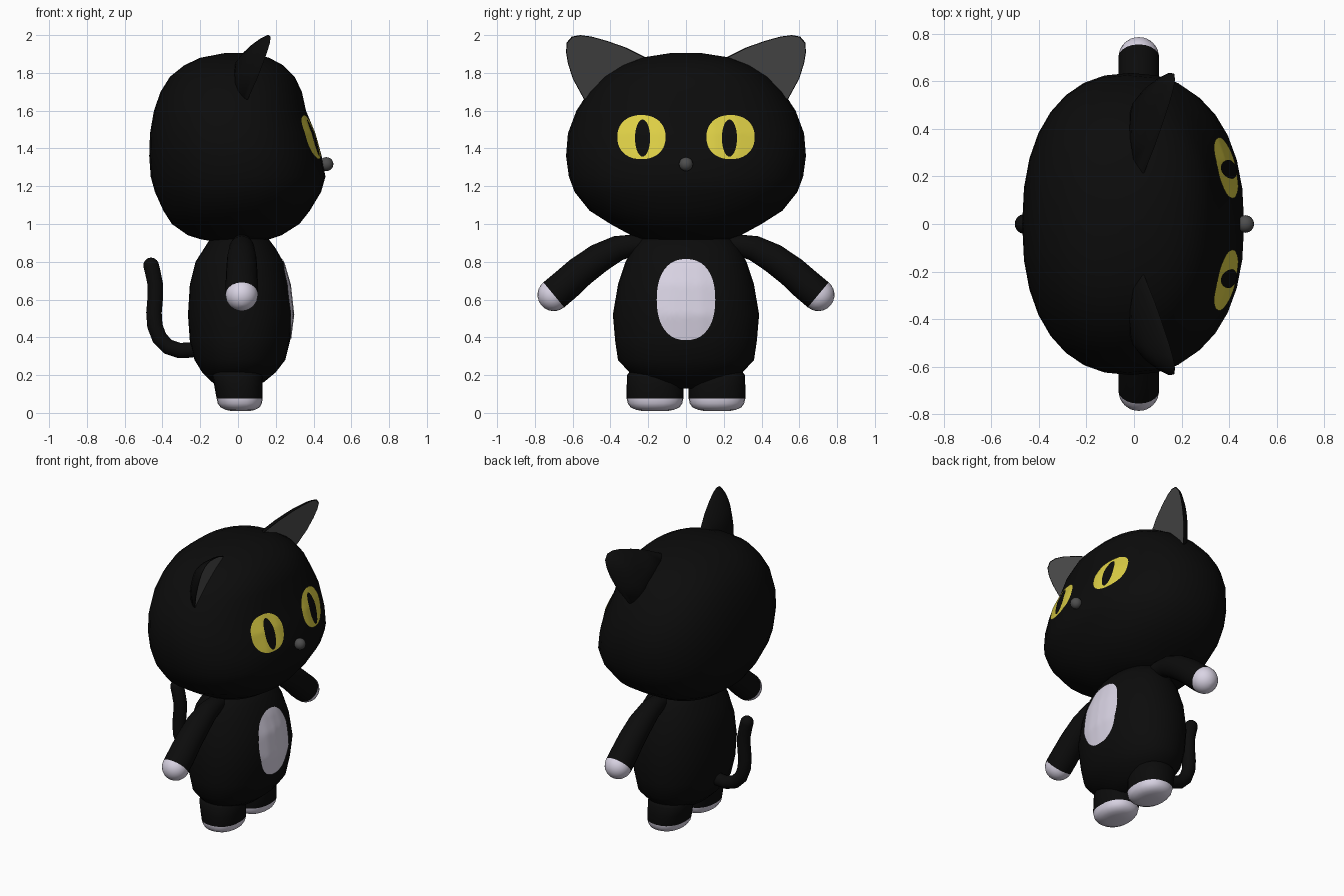
import bpy, bmesh, math
from mathutils import Vector
from mathutils.bvhtree import BVHTree

if "Cube" in bpy.data.objects:
    bpy.data.objects.remove(bpy.data.objects["Cube"])


def material(name, rgb):
    m = bpy.data.materials.new(name)
    m.diffuse_color = (*rgb, 1)
    m.use_nodes = True
    m.node_tree.nodes["Principled BSDF"].inputs["Base Color"].default_value = m.diffuse_color
    return m


BLACK = material("black fur", (0.0035, 0.0035, 0.0035))
GREY = material("dark grey", (0.075, 0.075, 0.075))
WHITE = material("pale white", (0.70, 0.66, 0.78))
YELLOW = material("eye yellow", (0.72, 0.62, 0.06))


def finish(name, bm, mats, rule=None, angle=50):
    bmesh.ops.recalc_face_normals(bm, faces=bm.faces)
    if rule:
        for f in bm.faces:
            f.material_index = rule(f.calc_center_median())
    me = bpy.data.meshes.new(name)
    bm.to_mesh(me)
    bm.free()
    ob = bpy.data.objects.new(name, me)
    bpy.context.collection.objects.link(ob)
    for m in mats:
        me.materials.append(m)
    bpy.ops.object.select_all(action='DESELECT')
    ob.select_set(True)
    bpy.context.view_layer.objects.active = ob
    bpy.ops.object.shade_smooth_by_angle(angle=math.radians(angle))
    return ob


def loft(name, rings, mats, rule=None, angle=50, end_mat=0):
    """Skin a list of closed point rings and cap both ends."""
    bm = bmesh.new()
    vs = [[bm.verts.new(p) for p in r] for r in rings]
    n = len(vs[0])
    for a, b in zip(vs, vs[1:]):
        for i in range(n):
            j = (i + 1) % n
            bm.faces.new((a[i], a[j], b[j], b[i]))
    bm.faces.new(vs[0])
    bm.faces.new(vs[-1]).material_index = end_mat
    return finish(name, bm, mats, rule, angle)


def spow(v, e):
    return math.copysign(abs(v) ** e, v)


def oval(z, x0, x1, ry, cy=0, power=2.3, n=32):
    """Horizontal rounded ring from its x limits and y radius."""
    cx, rx, e = (x0 + x1) / 2, (x1 - x0) / 2, 2 / power
    return [(cx + rx * spow(math.cos(t), e), cy + ry * spow(math.sin(t), e), z)
            for t in (2 * math.pi * i / n for i in range(n))]


def tube(path, radii, side, n=20):
    """Rings around a planar path; side is the normal of that plane."""
    pts, side, rings = [Vector(p) for p in path], Vector(side), []
    for i, (p, r) in enumerate(zip(pts, radii)):
        d = (pts[min(i + 1, len(pts) - 1)] - pts[max(i - 1, 0)]).normalized()
        up = d.cross(side)
        rings.append([p + r * (side * math.cos(t) + up * math.sin(t))
                      for t in (2 * math.pi * k / n for k in range(n))])
    return rings


def rounded_end(path, radii, steps=6):
    """Extend a path with a hemispherical tip."""
    p, r = Vector(path[-1]), radii[-1]
    d = (p - Vector(path[-2])).normalized()
    for k in range(1, steps + 1):
        a = k / steps * math.pi / 2 * 0.97
        path = path + [p + d * r * math.sin(a)]
        radii = radii + [r * math.cos(a)]
    return path, radii


def plate(name, target, cy, cz, ry, rz, mat, lift, power=2.0):
    """Thin oval patch laid on the front of a surface."""
    tree = BVHTree.FromObject(target, bpy.context.evaluated_depsgraph_get())
    bm = bmesh.new()

    def drop(s, t):
        y = cy + ry * s * spow(math.cos(t), 2 / power)
        z = cz + rz * s * spow(math.sin(t), 2 / power)
        hit = tree.ray_cast(Vector((2, y, z)), Vector((-1, 0, 0)))[0]
        return bm.verts.new((hit.x + lift, y, z))

    n, m = 40, 8
    mid = drop(0, 0)
    rings = [[drop(k / m, 2 * math.pi * i / n) for i in range(n)] for k in range(1, m + 1)]
    for i in range(n):
        j = (i + 1) % n
        bm.faces.new((mid, rings[0][i], rings[0][j]))
        for a, b in zip(rings, rings[1:]):
            bm.faces.new((a[i], b[i], b[j], a[j]))
    ob = finish(name, bm, [mat])
    if ob.data.polygons[0].normal.x < 0:
        ob.data.flip_normals()
    return ob


# Head: z, back x, front x, half width
HEAD = [(.905, -.12, .10, .12), (.92, -.20, .17, .24), (.94, -.265, .23, .29),
        (1.0, -.35, .325, .40), (1.07, -.395, .38, .51), (1.17, -.44, .44, .59),
        (1.25, -.462, .463, .62), (1.36, -.47, .443, .635), (1.48, -.466, .41, .625),
        (1.60, -.445, .36, .58), (1.70, -.41, .338, .515), (1.78, -.36, .30, .44),
        (1.84, -.285, .24, .345), (1.88, -.20, .165, .24), (1.905, -.07, .06, .08)]
head = loft("head", [oval(*r) for r in HEAD], [BLACK], angle=80)

# Body
BODY = [(.13, -.09, .08, .10), (.165, -.14, .14, .20), (.215, -.19, .20, .30),
        (.28, -.23, .25, .36), (.38, -.255, .275, .375), (.52, -.265, .293, .387),
        (.68, -.255, .275, .36), (.80, -.225, .24, .32), (.87, -.18, .20, .285),
        (.95, -.13, .14, .22)]
body = loft("body", [oval(*r, power=2.15) for r in BODY], [BLACK], angle=80)
plate("belly_patch", body, 0, .60, .155, .215, WHITE, .005, 2.3)

# Nose
bm = bmesh.new()
bmesh.ops.create_uvsphere(bm, u_segments=16, v_segments=10, radius=.037)
bmesh.ops.translate(bm, verts=bm.verts, vec=(.468, 0, 1.317))
finish("nose", bm, [GREY])

# Ear outline (y, z), flat on the front with a domed back
EAR = [(.21, 1.88), (.32, 1.935), (.42, 1.97), (.50, 1.992), (.56, 2.0), (.605, 1.992),
       (.632, 1.96), (.635, 1.91), (.625, 1.85), (.60, 1.77), (.54, 1.66), (.45, 1.66),
       (.30, 1.76)]


def ear_ring(s, depth, side):
    cy, cz = .47, 1.83
    ring = []
    for y, z in EAR:
        y, z = cy + (y - cy) * s, cz + (z - cz) * s
        x = .17 + .245 * (y - .61) + .313 * (z - 1.98) - depth
        ring.append((x, side * y, z))
    return ring


for side, label in ((1, "left"), (-1, "right")):
    # Ear
    layers = [(.25, .088), (.5, .078), (.75, .056), (.92, .028), (1, .008), (1, 0), (.97, 0)]
    loft(label + "_ear", [ear_ring(s, d, side) for s, d in layers], [BLACK, GREY],
         end_mat=1)

    # Eye and slit pupil
    plate(label + "_eye", head, side * .236, 1.46, .128, .117, YELLOW, .005, 2.2)
    plate(label + "_pupil", head, side * .23, 1.455, .040, .098, BLACK, .009)

    # Arm with a white paw tip
    path = [(.02, side * y, z) for y, z in ((.17, .88), (.27, .89), (.36, .872), (.46, .82),
                                            (.56, .747), (.64, .675), (.70, .625))]
    path, radii = rounded_end(path, [.045, .055, .067, .078, .083, .086, .086])
    loft(label + "_arm", tube(path, radii, (1, 0, 0)), [BLACK, WHITE], angle=80,
         rule=lambda c: int((abs(c.y) - .70) * .78 - (c.z - .625) * .62 > 0))

    # Leg with a white rounded sole
    legs = [(.009, -.03, .06, .06), (.016, -.065, .09, .10), (.03, -.093, .115, .13),
            (.05, -.107, .126, .144), (.075, -.113, .131, .15), (.14, -.125, .131, .15),
            (.20, -.135, .129, .148), (.225, -.12, .11, .13)]
    loft(label + "_leg", [oval(*r, cy=side * .164, n=24) for r in legs],
         [BLACK, WHITE], rule=lambda c: int(c.z < .075), angle=60)

# Tail
path = [(x, 0, z) for x, z in ((-.18, .35), (-.25, .333), (-.31, .33), (-.37, .35),
                               (-.415, .395), (-.44, .46), (-.445, .53), (-.438, .61),
                               (-.438, .68), (-.45, .74), (-.46, .78))]
path, radii = rounded_end(path, [.042] * len(path))
loft("tail", tube(path, radii, (0, 1, 0), 14), [BLACK], angle=80)
